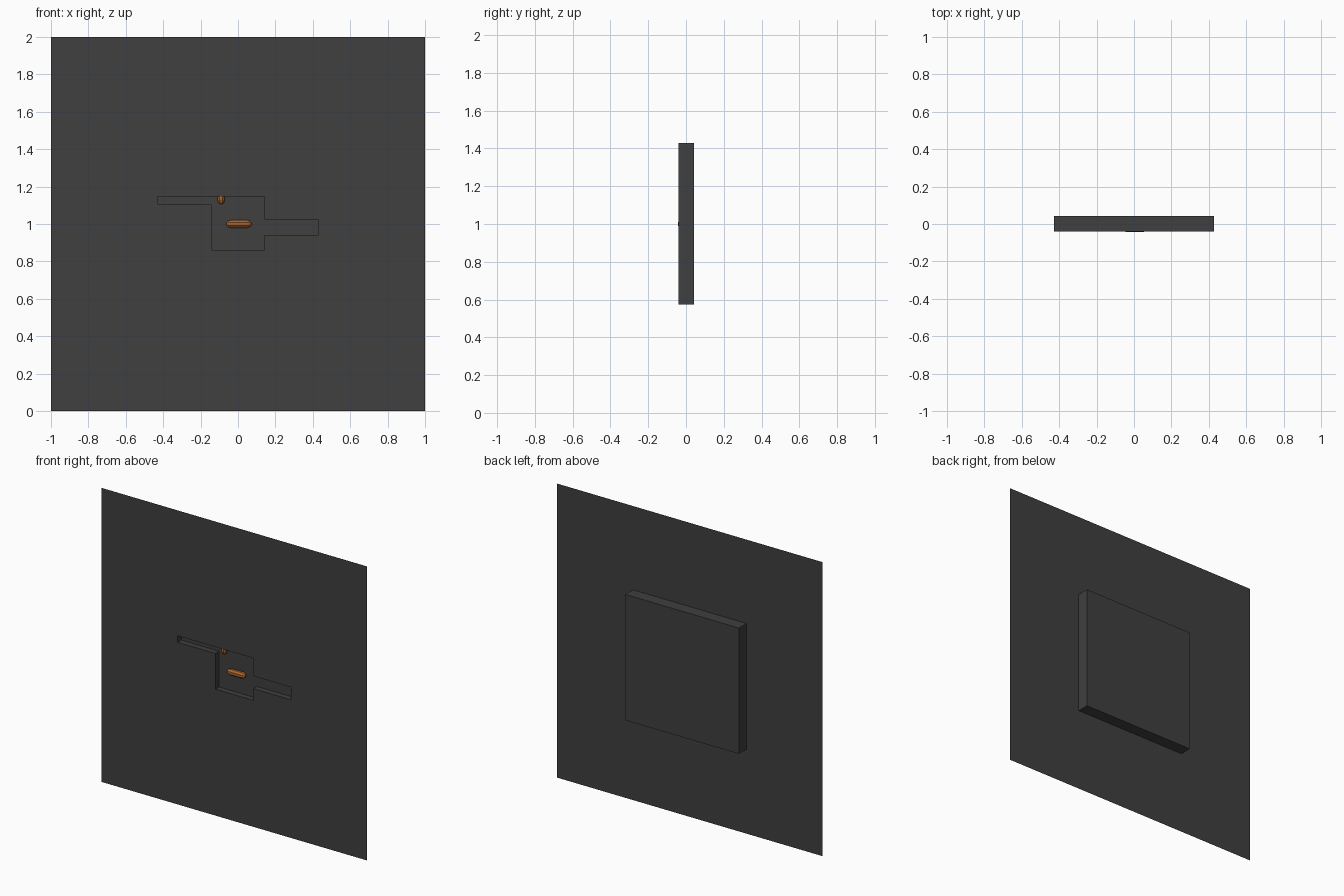
import bpy, bmesh, math
from mathutils import Matrix, Vector

if "Cube" in bpy.data.objects:
    bpy.data.objects.remove(bpy.data.objects["Cube"])

FRONT, FLOOR, BACK = -0.039, 0.0, 0.043   # depths of wall, recess floor and box back


def material(name, colour):
    m = bpy.data.materials.new(name)
    m.diffuse_color = (*colour, 1)
    m.use_nodes = True
    m.node_tree.nodes["Principled BSDF"].inputs["Base Color"].default_value = m.diffuse_color
    return m


GREY = material("dark grey", (0.05, 0.05, 0.05))
ORANGE = material("burnt orange", (0.40, 0.13, 0.025))


def finish(bm, name, mat):
    mesh = bpy.data.meshes.new(name)
    bm.to_mesh(mesh)
    bm.free()
    mesh.materials.append(mat)
    obj = bpy.data.objects.new(name, mesh)
    bpy.context.collection.objects.link(obj)
    return obj


# Wall sheet, divided so that the recess outline follows the cells
xs = [-1, -0.427, -0.143, 0.143, 0.427, 1]
zs = [0, 0.86, 0.94, 1.025, 1.103, 1.147, 2]
recess_cells = {(1, 4), (3, 2)} | {(2, j) for j in range(1, 5)}

bm = bmesh.new()
grid = [[bm.verts.new((x, FRONT, z)) for z in zs] for x in xs]
recess = []
for i in range(len(xs) - 1):
    for j in range(len(zs) - 1):
        f = bm.faces.new((grid[i][j], grid[i + 1][j], grid[i + 1][j + 1], grid[i][j + 1]))
        if (i, j) in recess_cells:
            recess.append(f)

# Recess: centre pocket with a side slot each way, pushed into the wall
new = bmesh.ops.extrude_face_region(bm, geom=recess)["geom"]
bmesh.ops.translate(bm, vec=(0, FLOOR - FRONT, 0),
                    verts=[g for g in new if isinstance(g, bmesh.types.BMVert)])
old = [f for f in recess if f.is_valid]
if old:
    bmesh.ops.delete(bm, geom=old, context='FACES_ONLY')
finish(bm, "wall_with_recess", GREY)

# Housing box behind the wall, open where it meets the wall
bm = bmesh.new()
bmesh.ops.create_cube(bm, size=1)
bmesh.ops.scale(bm, vec=(0.856, BACK - FRONT, 0.856), verts=bm.verts)
bmesh.ops.translate(bm, vec=(0, (BACK + FRONT) / 2, 1.002), verts=bm.verts)
bmesh.ops.delete(bm, geom=[f for f in bm.faces if f.normal.y < -0.5], context='FACES')
finish(bm, "back_housing", GREY)


def capsule(name, centre, radius, axis):
    """Low-poly rod with tapered ends, lying along x or standing along z."""
    sides = 8
    profile = [(-0.067, 0.35), (-0.059, 0.75), (-0.045, 1), (0.045, 1), (0.059, 0.75), (0.067, 0.35)]
    bm = bmesh.new()
    rings = []
    for t, r in profile:
        ring = []
        for k in range(sides):
            a = math.tau * (k + 0.5) / sides
            r8 = radius * r / math.cos(math.pi / sides)
            ring.append(bm.verts.new((t, r8 * math.cos(a), r8 * math.sin(a))))
        rings.append(ring)
    for a, b in zip(rings, rings[1:]):
        for k in range(sides):
            n = (k + 1) % sides
            bm.faces.new((a[k], a[n], b[n], b[k]))
    bm.faces.new(rings[0])
    bm.faces.new(rings[-1])
    bmesh.ops.recalc_face_normals(bm, faces=bm.faces)
    if axis == 'Z':
        bmesh.ops.rotate(bm, verts=bm.verts, matrix=Matrix.Rotation(math.pi / 2, 3, 'Y'))
    bmesh.ops.translate(bm, vec=Vector(centre), verts=bm.verts)
    return finish(bm, name, ORANGE)


# Rod in the pocket, and an upright rod that runs up behind the wall
capsule("centre_rod", (0.005, -0.0225, 1.0), 0.0205, 'X')
capsule("upper_rod", (-0.09, -0.019, 1.173), 0.019, 'Z')
